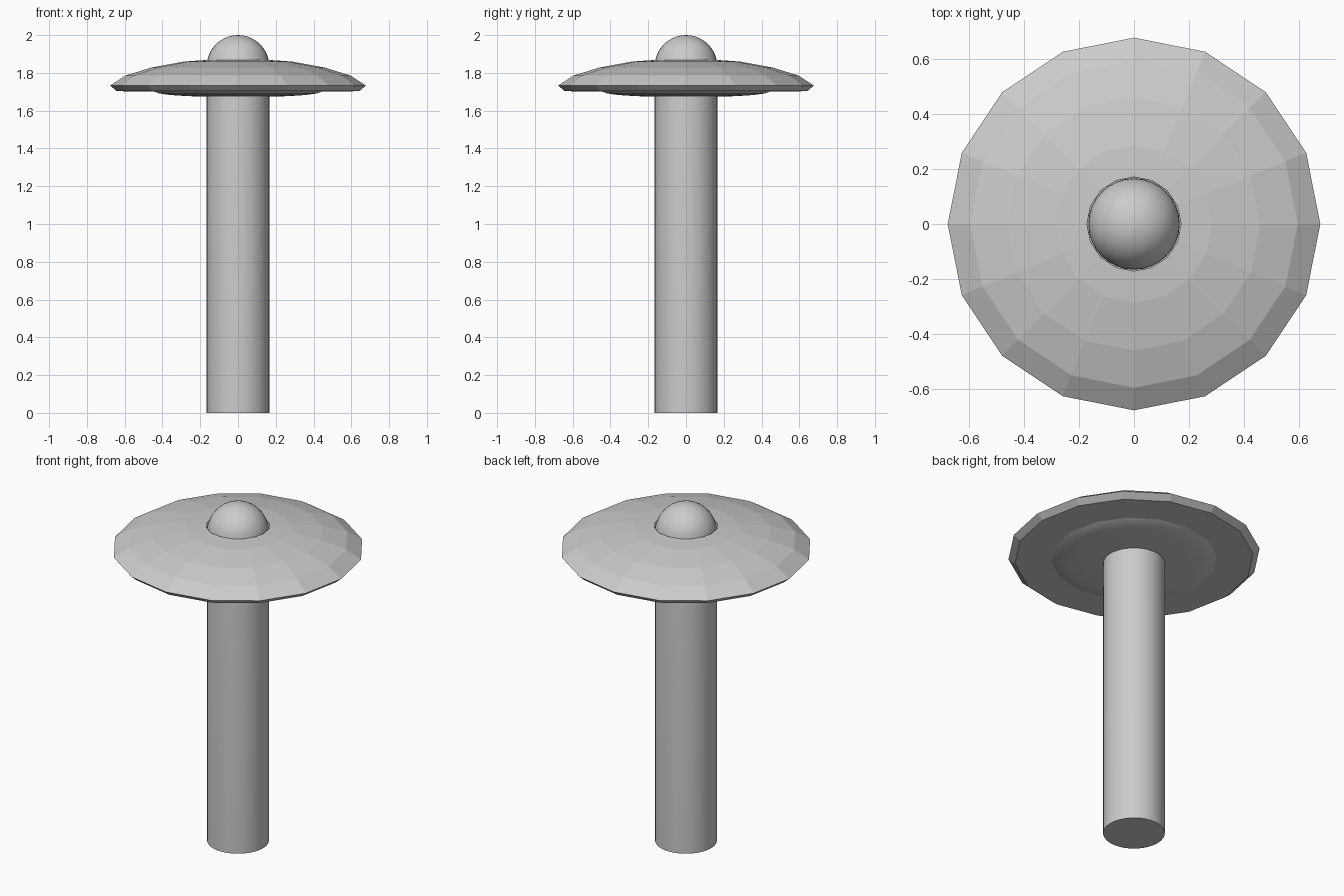
import bpy, math

if "Cube" in bpy.data.objects:
    bpy.data.objects.remove(bpy.data.objects["Cube"])


def lathe(name, profile, sides, close=False, smooth=None):
    """Revolve (radius, z) points about z; zero radius becomes a single pole."""
    verts, rings, faces = [], [], []
    for r, z in profile:
        start = len(verts)
        if r == 0:
            verts.append((0, 0, z))
            rings.append([start] * sides)
        else:
            for i in range(sides):
                a = 2 * math.pi * i / sides
                verts.append((r * math.cos(a), r * math.sin(a), z))
            rings.append(list(range(start, start + sides)))
    pairs = list(zip(rings, rings[1:])) + ([(rings[-1], rings[0])] if close else [])
    for a, b in pairs:
        for i in range(sides):
            j = (i + 1) % sides
            faces.append(list(dict.fromkeys((a[i], a[j], b[j], b[i]))))
    mesh = bpy.data.meshes.new(name)
    mesh.from_pydata(verts, [], faces)
    obj = bpy.data.objects.new(name, mesh)
    bpy.context.collection.objects.link(obj)
    bpy.context.view_layer.objects.active = obj
    obj.select_set(True)
    if smooth:
        bpy.ops.object.shade_smooth_by_angle(angle=math.radians(smooth))
    obj.select_set(False)
    return obj


# Round shaft with a domed top
R, DOME_Z = 0.166, 1.834
dome = [(R * math.cos(math.pi / 2 * k / 10), DOME_Z + R * math.sin(math.pi / 2 * k / 10))
        for k in range(10)]
lathe("shaft", [(0, 0), (R, 0)] + dome + [(0, 2.0)], 32, smooth=40)

# Faceted disc: bevelled rim, shallow dome above and flat underside
lathe("disc", [(0.17, 1.70), (0.642, 1.703), (0.677, 1.733), (0.595, 1.786),
               (0.46, 1.828), (0.285, 1.86), (0.171, 1.868)], 16, close=True)

# Shallow smooth bulge under the disc
lathe("under_bulge", [(0.445, 1.702), (0.42, 1.692), (0.36, 1.683),
                      (0.27, 1.677), (0.16, 1.674)], 16, smooth=40)
